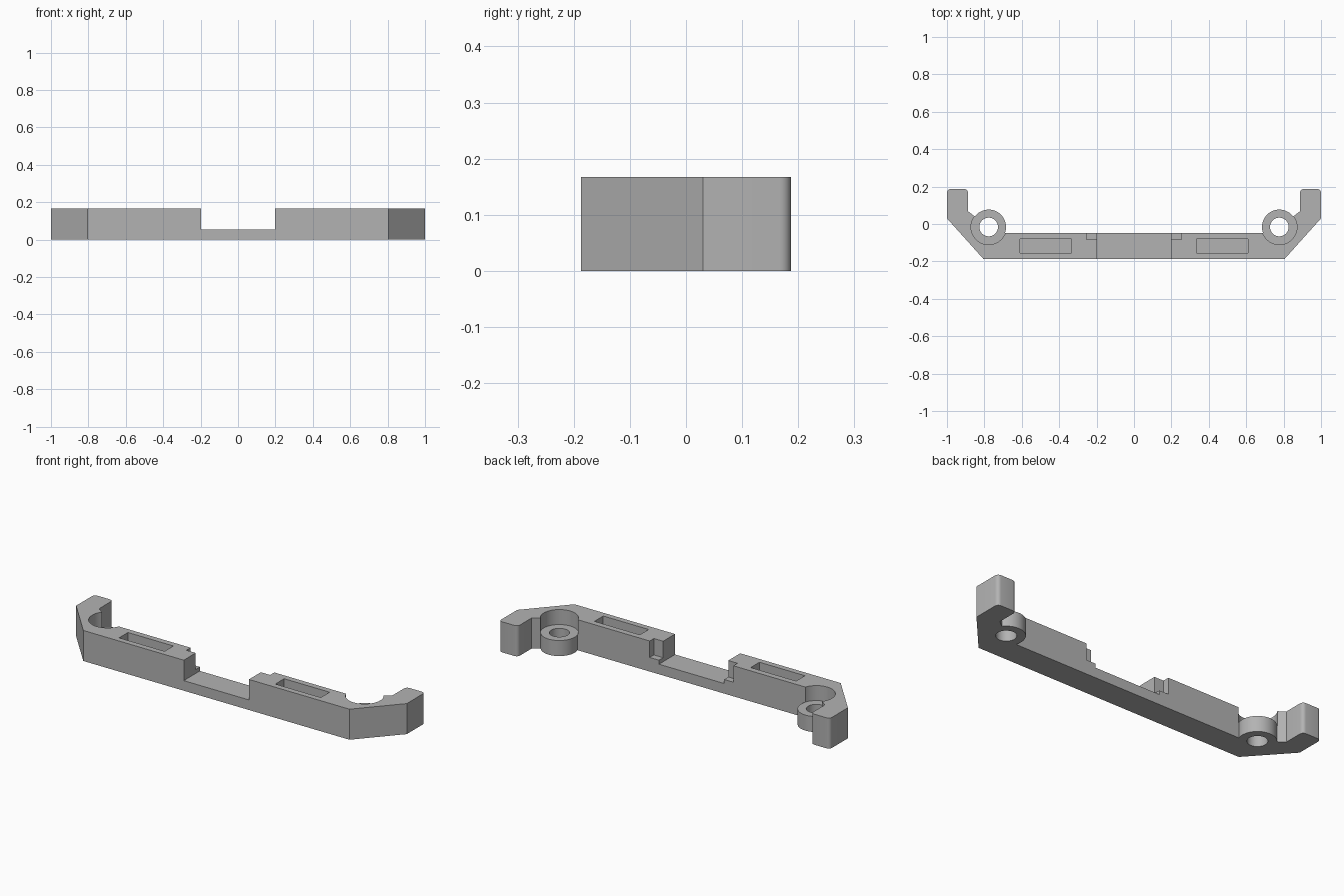
import bpy, bmesh, math

cube = bpy.data.objects.get("Cube")
if cube:
    bpy.data.objects.remove(cube, do_unlink=True)

HEIGHT = 0.167
DECK = 0.055       # height of the low middle section
SEAT = 0.085       # height of the screw rings
TOP = 0.3          # cutters reach above the body
SCREW = (0.777, -0.016)

grey = bpy.data.materials.new("plain grey")
grey.use_nodes = True
colour = (0.45, 0.45, 0.45, 1)
grey.diffuse_color = colour
grey.node_tree.nodes["Principled BSDF"].inputs["Base Color"].default_value = colour


def prism(name, outline, z0, z1):
    """Extrude a flat outline between two heights."""
    bm = bmesh.new()
    face = bm.faces.new([bm.verts.new((x, y, z0)) for x, y in outline])
    up = bmesh.ops.extrude_face_region(bm, geom=[face])["geom"]
    bmesh.ops.translate(bm, vec=(0, 0, z1 - z0),
                        verts=[v for v in up if isinstance(v, bmesh.types.BMVert)])
    bmesh.ops.recalc_face_normals(bm, faces=bm.faces)
    mesh = bpy.data.meshes.new(name)
    bm.to_mesh(mesh)
    bm.free()
    mesh.materials.append(grey)
    obj = bpy.data.objects.new(name, mesh)
    bpy.context.collection.objects.link(obj)
    return obj


def box(x0, x1, y0, y1):
    return [(x0, y0), (x1, y0), (x1, y1), (x0, y1)]


def arc(centre, radius, start, end, steps):
    angles = [math.radians(start + (end - start) * i / steps) for i in range(steps + 1)]
    return [(centre[0] + radius * math.cos(a), centre[1] + radius * math.sin(a))
            for a in angles]


def circle(centre, radius):
    return arc(centre, radius, 0, 360, 48)[:-1]


def combine(name, outline, z0, z1, operation="DIFFERENCE"):
    """Cut a prism from the bracket, or join it on."""
    tool = prism(name, outline, z0, z1)
    tool.hide_render = True
    mod = bracket.modifiers.new(name, "BOOLEAN")
    mod.operation = operation
    mod.solver = "EXACT"
    mod.object = tool
    bpy.ops.object.modifier_apply(modifier=mod.name)
    bpy.data.objects.remove(tool, do_unlink=True)


# Bar with angled ends and rounded arms
half = [(0.805, -0.187), (1, 0.03)]
half += arc((0.98, 0.167), 0.02, 0, 90, 6)
half += arc((0.907, 0.167), 0.02, 90, 180, 6)
half += [(0.887, 0.068), (0.86, 0.047), (0.80, 0.0), (0.72, -0.048)]
bracket = prism("mounting_bracket", half + [(-x, y) for x, y in reversed(half)], 0, HEIGHT)
bpy.context.view_layer.objects.active = bracket
bracket.select_set(True)

# Low middle section
combine("middle_gap", box(-0.197, 0.197, -0.4, 0.1), DECK, TOP)

for side in (1, -1):
    centre = (side * SCREW[0], SCREW[1])
    # Screw ring with the recess above it and the hole through it
    combine("screw_ring", circle(centre, 0.093), 0, SEAT + 0.03, "UNION")
    combine("screw_recess", circle(centre, 0.0945), SEAT, TOP)
    combine("screw_hole", circle(centre, 0.05), -0.1, TOP)
    # Long pocket
    combine("pocket", box(*sorted((side * 0.335, side * 0.61)), -0.156, -0.08), DECK, TOP)
    # Notch at the inner back corner
    combine("corner_notch", box(*sorted((side * 0.15, side * 0.253)), -0.084, 0.1), 0.077, TOP)

bpy.ops.object.shade_smooth_by_angle(angle=math.radians(30))
